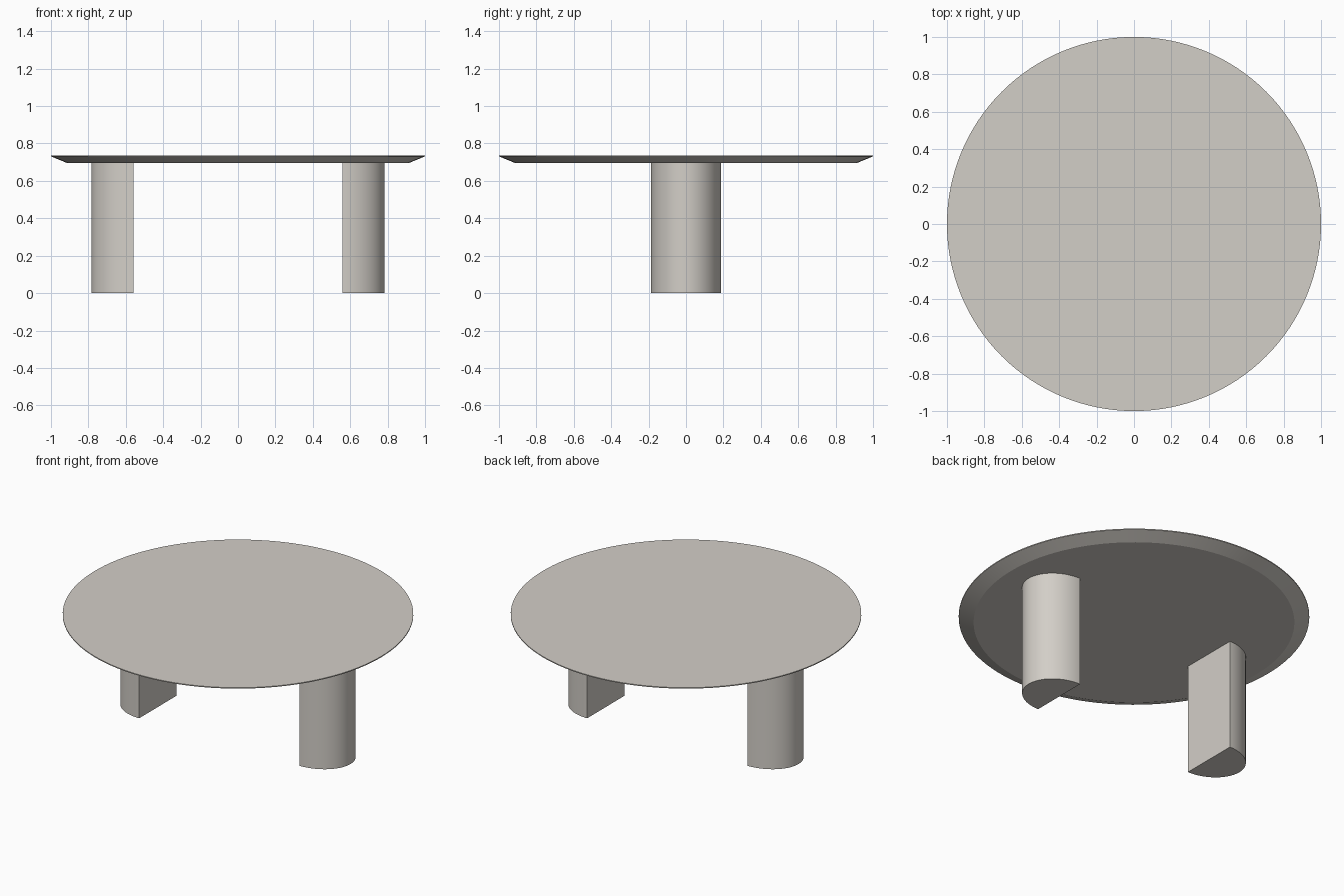
import bpy, bmesh, math

if "Cube" in bpy.data.objects:
    bpy.data.objects.remove(bpy.data.objects["Cube"])

stone = bpy.data.materials.new("warm grey stone")
stone.diffuse_color = (0.65, 0.62, 0.575, 1)
stone.use_nodes = True
stone.node_tree.nodes["Principled BSDF"].inputs["Base Color"].default_value = stone.diffuse_color


def finish(name, bm):
    bmesh.ops.recalc_face_normals(bm, faces=bm.faces[:])
    mesh = bpy.data.meshes.new(name)
    bm.to_mesh(mesh)
    bm.free()
    mesh.materials.append(stone)
    ob = bpy.data.objects.new(name, mesh)
    bpy.context.collection.objects.link(ob)
    bpy.ops.object.select_all(action='DESELECT')
    ob.select_set(True)
    bpy.context.view_layer.objects.active = ob
    bpy.ops.object.shade_smooth_by_angle(angle=math.radians(20))
    return ob


# Round top: thin vertical rim above a wide under-bevel
def build_top(profile, sides=128):
    bm = bmesh.new()
    rings = []
    for r, z in profile:
        rings.append([bm.verts.new((r * math.cos(2 * math.pi * i / sides),
                                    r * math.sin(2 * math.pi * i / sides), z))
                      for i in range(sides)])
    for low, high in zip(rings, rings[1:]):
        for i in range(sides):
            j = (i + 1) % sides
            bm.faces.new((low[i], low[j], high[j], high[i]))
    bm.faces.new(rings[0])
    bm.faces.new(rings[-1])
    return finish("table_top", bm)


# Leg: half-round column, flat side facing the table centre
def build_leg(name, side, inner=0.558, depth=0.226, half=0.187, height=0.696, steps=40):
    bm = bmesh.new()
    base = []
    for i in range(steps + 1):
        a = -math.pi / 2 + math.pi * i / steps
        base.append(bm.verts.new((side * (inner + depth * math.cos(a)),
                                  half * math.sin(a), 0)))
    face = bm.faces.new(base)
    ext = bmesh.ops.extrude_face_region(bm, geom=[face], use_keep_orig=True)
    verts = [g for g in ext["geom"] if isinstance(g, bmesh.types.BMVert)]
    bmesh.ops.translate(bm, verts=verts, vec=(0, 0, height))
    return finish(name, bm)


build_top([(0.915, 0.696), (1.0, 0.731), (1.0, 0.737)])
build_leg("right_leg", 1)
build_leg("left_leg", -1)
